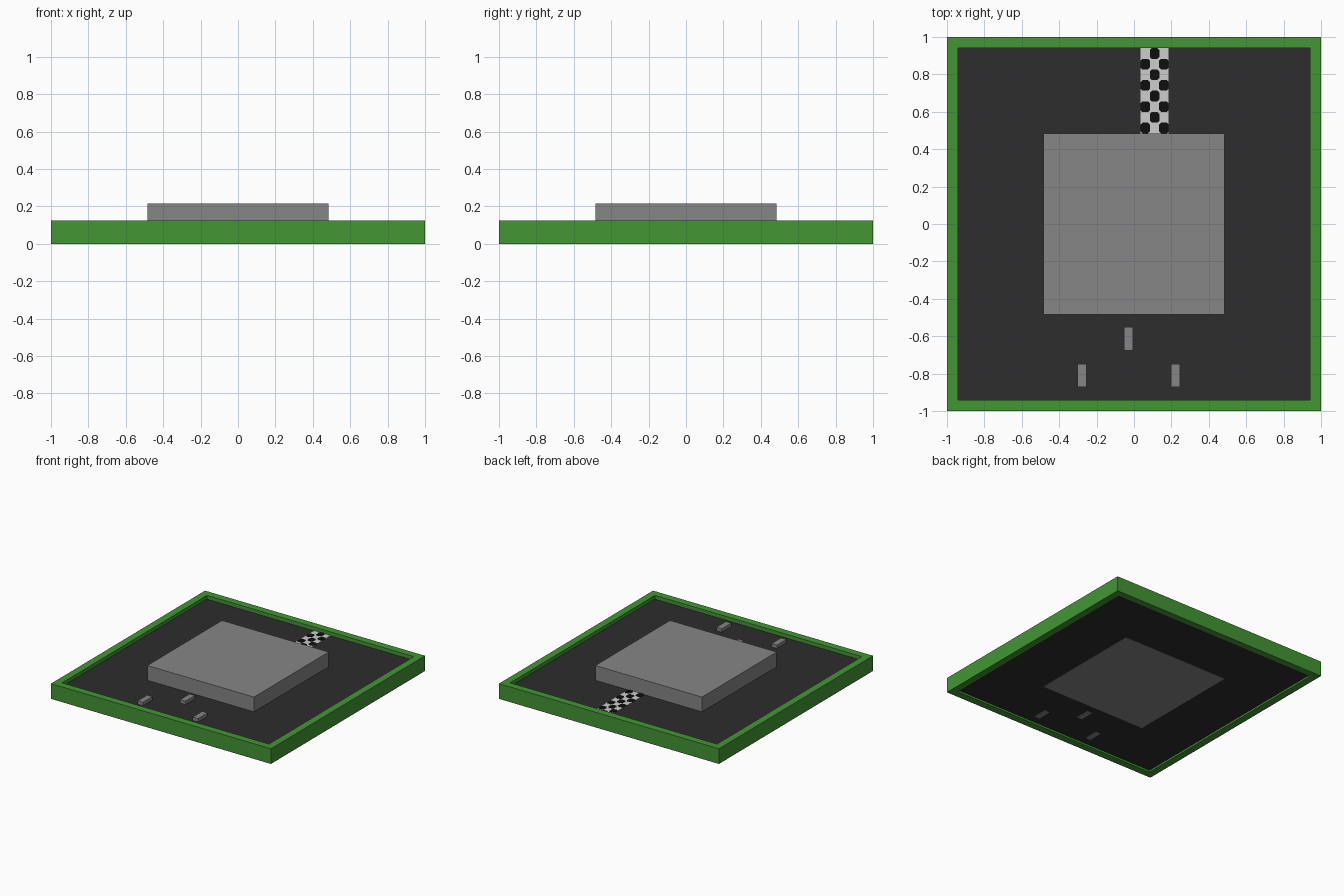
import bpy, bmesh, math

if "Cube" in bpy.data.objects:
    bpy.data.objects.remove(bpy.data.objects["Cube"])


def material(name, rgb):
    m = bpy.data.materials.new(name)
    m.diffuse_color = (*rgb, 1)
    m.use_nodes = True
    m.node_tree.nodes["Principled BSDF"].inputs["Base Color"].default_value = m.diffuse_color
    return m


GREEN = material("green", (0.054, 0.305, 0.034))
ASPHALT = material("dark asphalt", (0.026, 0.026, 0.026))
GREY = material("mid grey", (0.238, 0.238, 0.238))
WHITE = material("off white", (0.61, 0.61, 0.61))
BLACK = material("black", (0.0045, 0.0045, 0.0045))


def add_mesh(name, bm, mat):
    bmesh.ops.recalc_face_normals(bm, faces=bm.faces)
    me = bpy.data.meshes.new(name)
    bm.to_mesh(me)
    bm.free()
    me.materials.append(mat)
    ob = bpy.data.objects.new(name, me)
    bpy.context.collection.objects.link(ob)
    return ob


def box(name, x0, x1, y0, y1, z0, z1, mat):
    bm = bmesh.new()
    bmesh.ops.create_cube(bm, size=1)
    for v in bm.verts:
        v.co = (x1 if v.co.x > 0 else x0,
                y1 if v.co.y > 0 else y0,
                z1 if v.co.z > 0 else z0)
    return add_mesh(name, bm, mat)


RIM, TOP = 0.94, 0.125          # inner half width and height of the rim
FLOOR_LOW, FLOOR = 0.015, 0.094  # underside and top of the floor

# Green rim: a square ring
bm = bmesh.new()
corners = [(-1, -1), (1, -1), (1, 1), (-1, 1)]
rings = [[bm.verts.new((x * s, y * s, z)) for x, y in corners]
         for s, z in ((1, 0), (1, TOP), (RIM, TOP), (RIM, 0))]
for a in range(4):
    p, q = rings[a], rings[(a + 1) % 4]
    for i in range(4):
        j = (i + 1) % 4
        bm.faces.new((p[i], p[j], q[j], q[i]))
add_mesh("rim", bm, GREEN)

# Floor slab and central building, which shows through the underside
box("floor", -RIM, RIM, -RIM, RIM, FLOOR_LOW, FLOOR, ASPHALT)
box("building", -0.485, 0.485, -0.485, 0.485, FLOOR_LOW - 0.002, 0.215, GREY)

# Three small vehicles on the floor
for i, (x, y) in enumerate([(-0.278, -0.81), (-0.03, -0.613), (0.223, -0.81)]):
    box(f"vehicle_{i + 1}", x - 0.024, x + 0.024, y - 0.062, y + 0.062,
        FLOOR_LOW - 0.002, 0.122, GREY)

# Chequered finish strip: white plate with black chamfered checks
X0, X1, Y0, Y1 = 0.035, 0.185, 0.485, RIM
box("finish_strip", X0, X1, Y0, Y1, FLOOR, FLOOR + 0.002, WHITE)
bm = bmesh.new()
COLS, ROWS = 3, 8
w, h, c = (X1 - X0) / COLS, (Y1 - Y0) / ROWS, 0.01
for row in range(ROWS):
    for col in range(COLS):
        if (row + col) % 2:
            continue
        x, y = X0 + col * w, Y0 + row * h
        outline = [(x + c, y), (x + w - c, y), (x + w, y + c), (x + w, y + h - c),
                   (x + w - c, y + h), (x + c, y + h), (x, y + h - c), (x, y + c)]
        face = bm.faces.new([bm.verts.new((px, py, FLOOR + 0.001)) for px, py in outline])
        up = bmesh.ops.extrude_face_region(bm, geom=[face])["geom"]
        bmesh.ops.translate(bm, vec=(0, 0, 0.003),
                            verts=[g for g in up if isinstance(g, bmesh.types.BMVert)])
add_mesh("finish_checks", bm, BLACK)
